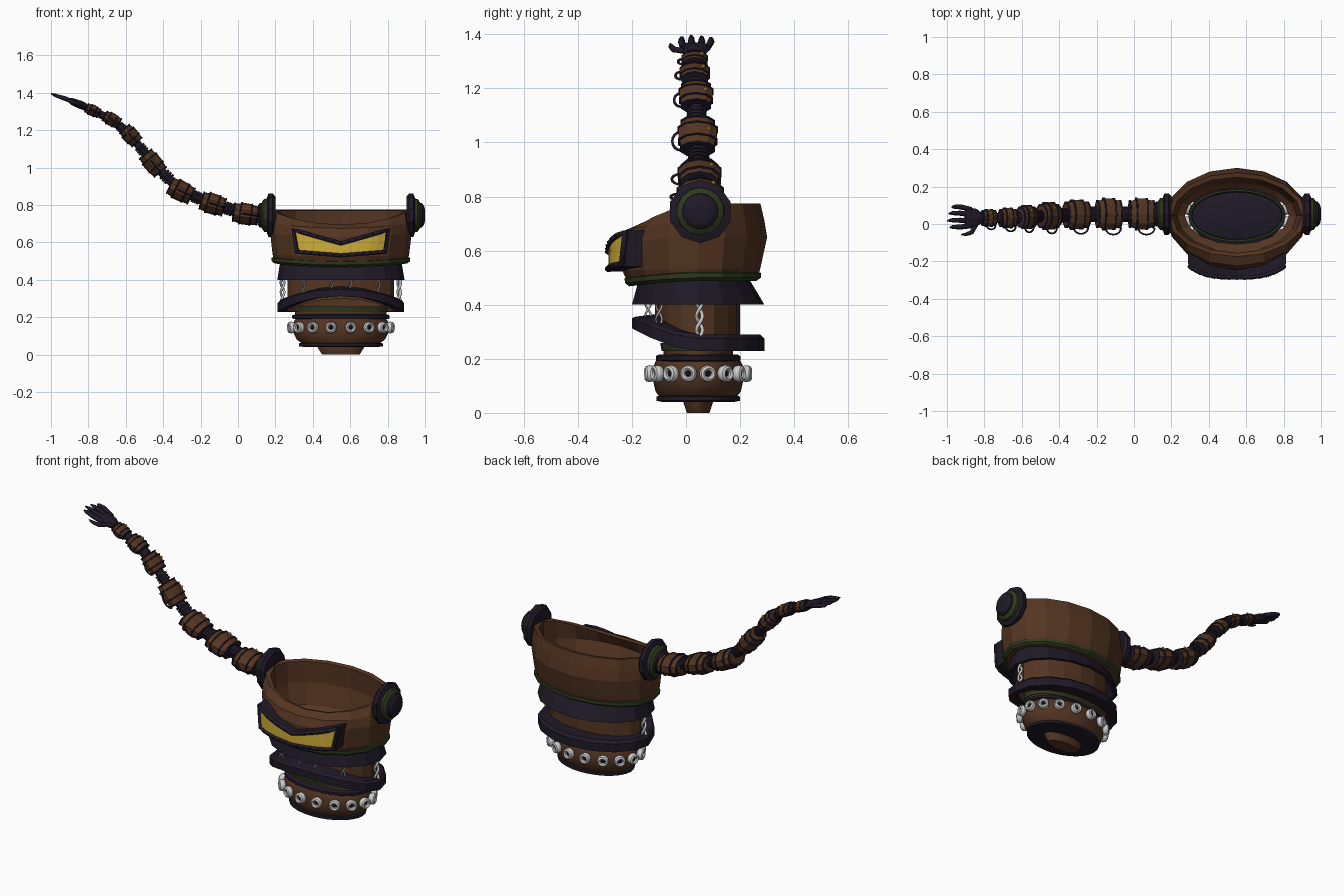
import bpy, bmesh
from math import sin, cos, pi, atan2
from mathutils import Vector

if "Cube" in bpy.data.objects:
    bpy.data.objects.remove(bpy.data.objects["Cube"])

CX, CY = 0.55, 0.045            # body centre


def material(name, rgb):
    m = bpy.data.materials.new(name)
    m.diffuse_color = (*rgb, 1)
    m.use_nodes = True
    m.node_tree.nodes["Principled BSDF"].inputs["Base Color"].default_value = m.diffuse_color
    return m


BROWN = material("brown", (0.09, 0.036, 0.016))
BLACK = material("black", (0.014, 0.010, 0.020))
GREEN = material("green", (0.028, 0.042, 0.013))
YELLOW = material("yellow", (0.62, 0.42, 0.04))
GOLD = material("gold", (0.8, 0.5, 0.08))


def add(name, bm, mat, smooth=False):
    bmesh.ops.recalc_face_normals(bm, faces=bm.faces)
    me = bpy.data.meshes.new(name)
    bm.to_mesh(me)
    bm.free()
    ob = bpy.data.objects.new(name, me)
    bpy.context.collection.objects.link(ob)
    if mat:
        me.materials.append(mat)
    if smooth:
        bpy.ops.object.select_all(action='DESELECT')
        ob.select_set(True)
        bpy.context.view_layer.objects.active = ob
        bpy.ops.object.shade_smooth_by_angle(angle=0.6)
    return ob


def loft(name, rings, mat, n=16, c=(0, 0), caps=True, loop=False, smooth=False):
    """rings: (z, x radius, front y, back y, front z offset)"""
    bm = bmesh.new()
    rows = []
    for z, rx, yf, yb, dz in rings:
        row = []
        for i in range(n):
            a = 2 * pi * i / n
            s = sin(a)
            y = c[1] + (s * (yb - c[1]) if s > 0 else s * (c[1] - yf))
            row.append(bm.verts.new((c[0] + rx * cos(a), y, z + dz * max(0, -s) ** 1.6)))
        rows.append(row)
    pairs = list(zip(rows, rows[1:])) + ([(rows[-1], rows[0])] if loop else [])
    for p, q in pairs:
        for i in range(n):
            j = (i + 1) % n
            bm.faces.new((p[i], p[j], q[j], q[i]))
    if caps and not loop:
        bm.faces.new(rows[0])
        bm.faces.new(rows[-1])
    return add(name, bm, mat, smooth)


def lathe(name, prof, mat, **kw):
    """prof: (z, x radius, y radius) about the body axis"""
    return loft(name, [(z, rx, CY - ry, CY + ry, 0) for z, rx, ry in prof], mat, n=28,
                c=(CX, CY), smooth=True, **kw)


def body(name, rings, mat, **kw):
    return loft(name, rings, mat, c=(CX, CY), caps=False, **kw)


def tube(name, pts, r, mat, radii=None, cyclic=False):
    cu = bpy.data.curves.new(name, 'CURVE')
    cu.dimensions = '3D'
    cu.bevel_depth, cu.bevel_resolution, cu.use_fill_caps = r, 1, True
    sp = cu.splines.new('POLY')
    sp.points.add(len(pts) - 1)
    for i, p in enumerate(pts):
        sp.points[i].co = (*p, 1)
        sp.points[i].radius = radii[i] if radii else 1
    sp.use_cyclic_u = cyclic
    if mat:
        cu.materials.append(mat)
    ob = bpy.data.objects.new(name, cu)
    bpy.context.collection.objects.link(ob)
    return ob


def ball(name, p, r, mat):
    bm = bmesh.new()
    bmesh.ops.create_icosphere(bm, subdivisions=1, radius=r)
    ob = add(name, bm, mat)
    ob.location = p
    return ob


# Base: foot, lower disc, bulge, upper disc, neck
lathe("foot", [(0, .10, .042), (.04, .125, .055), (.05, .125, .055)], BROWN)
lathe("lower_disc", [(.04, .19, .13), (.045, .225, .155), (.06, .225, .155), (.065, .2, .14)], BLACK)
lathe("base_bulge", [(.055, .2, .14), (.08, .235, .158), (.12, .255, .167), (.17, .255, .167),
                     (.195, .24, .155)], BROWN)
lathe("upper_disc", [(.19, .25, .15), (.195, .26, .156), (.21, .26, .156), (.216, .24, .145)], BLACK)
lathe("neck", [(.20, .245, .128), (.24, .245, .128)], BROWN, caps=False)
lathe("neck_band", [(.228, .25, .135), (.258, .255, .14), (.258, .245, .13), (.228, .24, .125)],
      GREEN, loop=True)

# Ring of eyelet beads around the base
bead_mesh = None
for i in range(16):
    a = 2 * pi * (i + .5) / 16
    d = Vector((cos(a) / .27, sin(a) / .185, 0)).normalized()
    p = Vector((CX + .27 * cos(a), CY + .182 * sin(a), .145))
    if bead_mesh is None:
        bpy.ops.mesh.primitive_torus_add(major_radius=.021, minor_radius=.011,
                                         major_segments=14, minor_segments=8)
        ob = bpy.context.object
        bpy.ops.object.shade_smooth_by_angle()
        ob.name = "bead"
        bead_mesh = ob.data
    else:
        ob = bpy.data.objects.new("bead", bead_mesh)
        bpy.context.collection.objects.link(ob)
    ob.location = p
    ob.rotation_euler = d.to_track_quat('Z', 'Y').to_euler()
    ob.scale = (1, 1, 1.7)
    ball("bead_core", p, .013, BLACK)

# Chest shell running inside down into the open waist
body("chest", [(.23, .285, -.115, .2, .07), (.49, .285, -.115, .2, 0), (.50, .355, -.215, .265, -.02),
               (.535, .365, -.235, .275, -.01), (.65, .378, -.245, .30, -.02),
               (.71, .378, -.225, .29, -.035), (.775, .37, -.175, .275, -.08),
               (.77, .345, -.155, .25, -.08), (.65, .34, -.19, .255, -.02),
               (.53, .32, -.15, .22, 0), (.50, .278, -.108, .19, 0)], BROWN)
body("chest_band", [(.488, .355, -.21, .26, -.02), (.50, .37, -.225, .277, -.02),
                    (.518, .37, -.228, .277, -.02), (.525, .35, -.2, .25, -.02)], GREEN, loop=True)
body("upper_belt", [(.492, .325, -.18, .235, -.02), (.40, .34, -.2, .29, 0), (.40, .32, -.18, .27, 0),
                    (.485, .288, -.12, .203, 0)], BLACK, loop=True)
body("lower_belt", [(.29, .325, -.19, .275, .065), (.275, .338, -.2, .29, .075),
                    (.228, .338, -.2, .29, .085), (.228, .30, -.14, .22, .085),
                    (.29, .287, -.118, .203, .075)], BLACK, loop=True)

# Twisted ropes between the belts
for x, y, z0 in ((.312, .05, .28), (.05, -.14, .33), (.2, -.10, .32)):
    for s in (-1, 1):
        for ph in (0, pi):
            pts = []
            for k in range(17):
                z = z0 + (.405 - z0) * k / 16
                a = ph + (z - z0) * 60
                pts.append((CX + s * x + .009 * cos(a), y + .011 * sin(a), z))
            tube("rope_strand", pts, .007 if x > .3 else .004, None)


# Visor: curved V-shaped backing, yellow lens and border
def visor_pt(t, top, hw, g, y0):
    u = abs(t)
    dx = t * hw * (1 if top else .93)
    z = .585 + .073 * u + g if top else .541 + .018 * u - g
    return (CX + dx, y0 + .35 * dx ** 2 + 9 * dx ** 4, z)


def visor_panel(name, hw, g, y0, depth, mat):
    bm = bmesh.new()
    rows = []
    for i in range(13):
        t = i / 6 - 1
        q = [visor_pt(t, top, hw, g, y0) for top in (True, False)]
        q += [(p[0], p[1] + depth, p[2]) for p in reversed(q)]
        rows.append([bm.verts.new(p) for p in q])
    for a, b in zip(rows, rows[1:]):
        for i in range(4):
            j = (i + 1) % 4
            bm.faces.new((a[i], a[j], b[j], b[i]))
    bm.faces.new(rows[0])
    bm.faces.new(rows[-1])
    return add(name, bm, mat)


visor_panel("visor_backing", .262, .018, -.28, .075, BLACK)
visor_panel("visor_lens", .243, 0, -.287, .02, YELLOW)
edge = [visor_pt(i / 6 - 1, True, .255, .01, -.286) for i in range(13)]
edge += [visor_pt(1 - i / 6, False, .255, .01, -.286) for i in range(13)]
tube("visor_border", edge, .012, BLACK, cyclic=True)
for p in edge:
    ball("visor_stud", (p[0], p[1] - .009, p[2]), .006, BLACK)

# Shoulder sockets: plate, green collar, hub
for s in (-1, 1):
    for name, off, prof, n, mat in (
            ("plate", .375, [(-.025, .1), (-.01, .117), (.012, .117), (.02, .095)], 10, BLACK),
            ("collar", .40, [(-.02, .09), (.01, .088), (.022, .07)], 14, GREEN),
            ("hub", .425, [(-.02, .068), (.008, .066), (.02, .05), (.026, .025)], 16, BLACK)):
        ob = loft("shoulder_" + name, [(z, r, -r, r, 0) for z, r in prof], mat, n=n)
        ob.location = (CX + s * off, .053, .745)
        ob.rotation_euler = (0, s * pi / 2, 0)

# Segmented arm: x, y, z, tilt dx, dz, half length, y radius, cross radius
SEGS = [(.04, .053, .752, -1, .15, .068, .088, .058), (-.136, .053, .806, -1, .3, .066, .088, .056),
        (-.307, .05, .876, -1, .5, .066, .082, .055), (-.456, .043, 1.025, -.7, .85, .066, .075, .050),
        (-.574, .037, 1.172, -.7, .75, .052, .065, .043), (-.675, .032, 1.256, -1, .55, .046, .057, .035),
        (-.777, .032, 1.305, -1, .45, .038, .049, .030)]
path = [(.14, .053, .745)] + [g[:3] for g in SEGS] + [(-.86, .031, 1.342)]
tube("arm_cable", path, .03, BLACK, radii=[1.2, 1.2, 1.1, 1, .9, .8, .7, .6, .5])
for k, (x, y, z, dx, dz, h, ry, rx) in enumerate(SEGS):
    rot = (0, atan2(dx, dz), 0)

    def place(ob):
        ob.location, ob.rotation_euler = (x, y, z), rot

    prof = [(-1, .7), (-.95, .84), (-.45, .93), (-.42, .98), (.4, 1), (.43, .92), (.93, .82), (1, .65)]
    place(loft("arm_segment", [(t * h, rx * r, -ry * r, ry * r, 0) for t, r in prof], BROWN, n=10))
    for t, r in ((-.95, .88), (-.43, 1.0), (.42, 1.02), (.92, .87)):
        ring = [(t * h - .004, r), (t * h - .003, r + .03), (t * h + .003, r + .03), (t * h + .004, r)]
        place(loft("arm_ridge", [(q, rx * w, -ry * w, ry * w, 0) for q, w in ring], BLACK, n=10))
    loop_pts = [(0, -ry * .85 - .4 * ry * sin(pi * i / 8), h * (-.4 + .65 * cos(pi * i / 8)))
                for i in range(9)]
    place(tube("arm_loop", loop_pts, .005, BLACK))
    up = Vector((dz, 0, -dx)).normalized() * rx * .86
    ball("arm_rivet", (x + up.x, y + ry * .55, z + up.z), .008, GOLD)
    # bellows rings on the cable between segments
    a, b = Vector(path[k + 1]), Vector(path[k + 2])
    for f in (.42, .5, .58):
        ob = loft("cable_ring", [(-.006, rx * .6, -ry * .5, ry * .5, 0),
                                 (.006, rx * .6, -ry * .5, ry * .5, 0)], BLACK, n=10)
        ob.location = a.lerp(b, f)
        ob.rotation_euler = (0, atan2((b - a).x, (b - a).z), 0)

# Hand: palm, four fingers, thumb
palm = loft("palm", [(-.045, .02, -.03, .03, 0), (-.02, .022, -.048, .048, 0),
                     (.03, .018, -.056, .056, 0), (.045, .012, -.05, .05, 0)], BLACK, n=8)
palm.location, palm.rotation_euler = (-.86, .033, 1.343), (0, atan2(-1, .4), 0)
for y0, y1, end in ((.078, .092, -.975), (.048, .058, -.992), (.018, .02, -1), (-.01, -.016, -.985)):
    tz = 1.345 - (end + .87) * .39
    tube("finger", [(-.87, y0, 1.348), (-.93, y1, 1.371), ((end - .93) / 2 - .012, y1, (tz + 1.377) / 2),
                    (end, y1 - .003, tz)], .013, BLACK, radii=[1, 1.05, .8, .25])
tube("thumb", [(-.845, -.005, 1.338), (-.868, -.045, 1.344), (-.9, -.056, 1.355), (-.925, -.057, 1.365)],
     .012, BLACK, radii=[1, 1, .8, .25])
